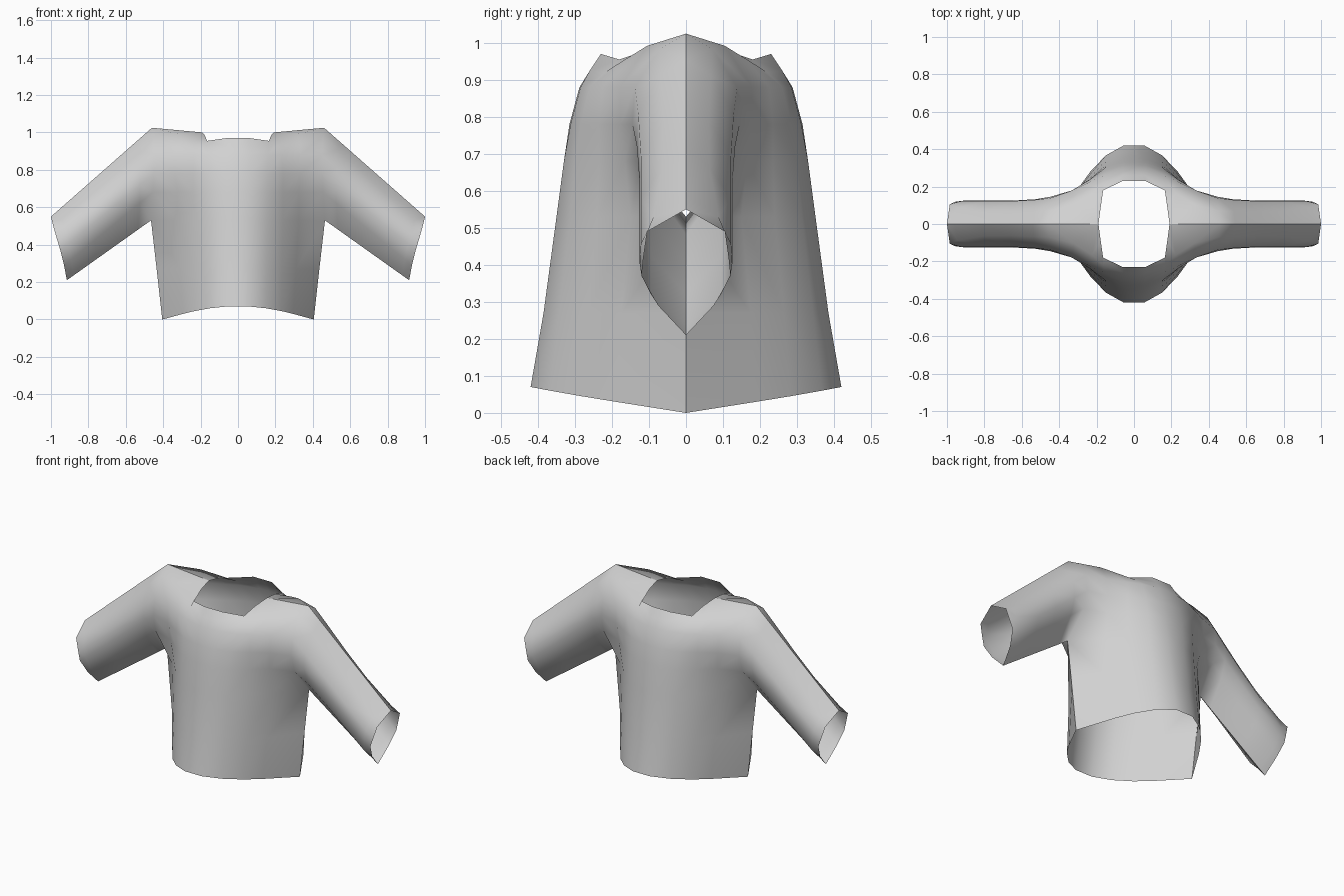
import bpy
import bmesh
from mathutils import Vector

default_cube = bpy.data.objects.get("Cube")
if default_cube:
    bpy.data.objects.remove(default_cube, do_unlink=True)


def make_material(name, colour):
    material = bpy.data.materials.new(name)
    material.use_nodes = True
    material.diffuse_color = colour
    material.node_tree.nodes["Principled BSDF"].inputs["Base Color"].default_value = colour
    return material


def section(xs, depths, heights):
    """One line of points across the front of the garment."""
    if not isinstance(heights, (list, tuple)):
        heights = [heights] * len(xs)
    return [Vector((x, -d, z)) for x, d, z in zip(xs, depths, heights)]


def skin(bm, rows):
    """Join neighbouring rows of vertices with quads."""
    for lower, upper in zip(rows, rows[1:]):
        for i in range(len(lower) - 1):
            bm.faces.new((lower[i], lower[i + 1], upper[i + 1], upper[i]))


# Torso sections, hem to neckline, each from the centre front to the side
hem = section((0, .055, .15, .232, .295, .405), (.42, .42, .367, .282, .19, 0),
              (.07, .07, .06, .045, .03, 0))
waist = section((0, .055, .15, .235, .31, .435), (.385, .385, .343, .265, .175, 0), .27)
armpit = section((0, .055, .153, .24, .325, .465), (.35, .35, .313, .24, .15, 0), .53)
chest = section((0, .06, .155, .24, .325, .455), (.33, .33, .3, .235, .165, .122), .68)
upper_chest = section((0, .06, .155, .24, .335, .45), (.315, .312, .285, .235, .178, .145), .78)
collarbone = section((0, .06, .16, .235, .335, .45), (.288, .285, .26, .225, .178, .138), .88)
yoke = section((0, .06, .165, .225, .32, .455), (.26, .26, .22, .165, .105, .07),
               (.925, .925, .92, .955, .992, .985))
neck_and_shoulder = section((0, .06, .165, .178, .19, .46), (.23, .23, .18, .09, 0, 0),
                            (.97, .97, .955, .985, 1, 1.025))

bm = bmesh.new()
torso = [[bm.verts.new(p) for p in row] for row in
         (hem, waist, armpit, chest, upper_chest, collarbone, yoke, neck_and_shoulder)]
skin(bm, torso)

# Sleeve, from the shared armhole edge out to the open cuff
armhole = [row[-1] for row in torso[2:]]
cuff = section((.915, .93, .95, .965, .985, 1), (0, .075, .12, .115, .105, 0),
               (.21, .29, .37, .42, .49, .55))
rings = [armhole]
# Each ring: place along the sleeve, fullness, depth near the top seam
for t, fullness, top_depth in ((.15, 1.06, .068), (.4, 1, .062), (.65, 1, .064), (.92, 1, .088)):
    ring = []
    depths = (0, .095 * fullness, .125 * fullness, .122 * fullness, top_depth, 0)
    for start, end, depth in zip(armhole, cuff, depths):
        point = start.co.lerp(end, t)
        point.y = -depth
        ring.append(bm.verts.new(point))
    rings.append(ring)
rings.append([bm.verts.new(p) for p in cuff])
skin(bm, list(zip(*rings)))

# Smooth cloth, with a crisp seam between front and back outside the neck
for face in bm.faces:
    face.smooth = True
for edge in bm.edges:
    edge.smooth = not all(abs(v.co.y) < .001 for v in edge.verts)

mesh = bpy.data.meshes.new("shirt")
bm.to_mesh(mesh)
bm.free()
mesh.materials.append(make_material("light grey cloth", (.64, .64, .64, 1)))
shirt = bpy.data.objects.new("shirt", mesh)
bpy.context.collection.objects.link(shirt)

# Mirror the quarter to both sides and to the back
mirror = shirt.modifiers.new("mirror", "MIRROR")
mirror.use_axis = (True, True, False)
mirror.merge_threshold = .001
